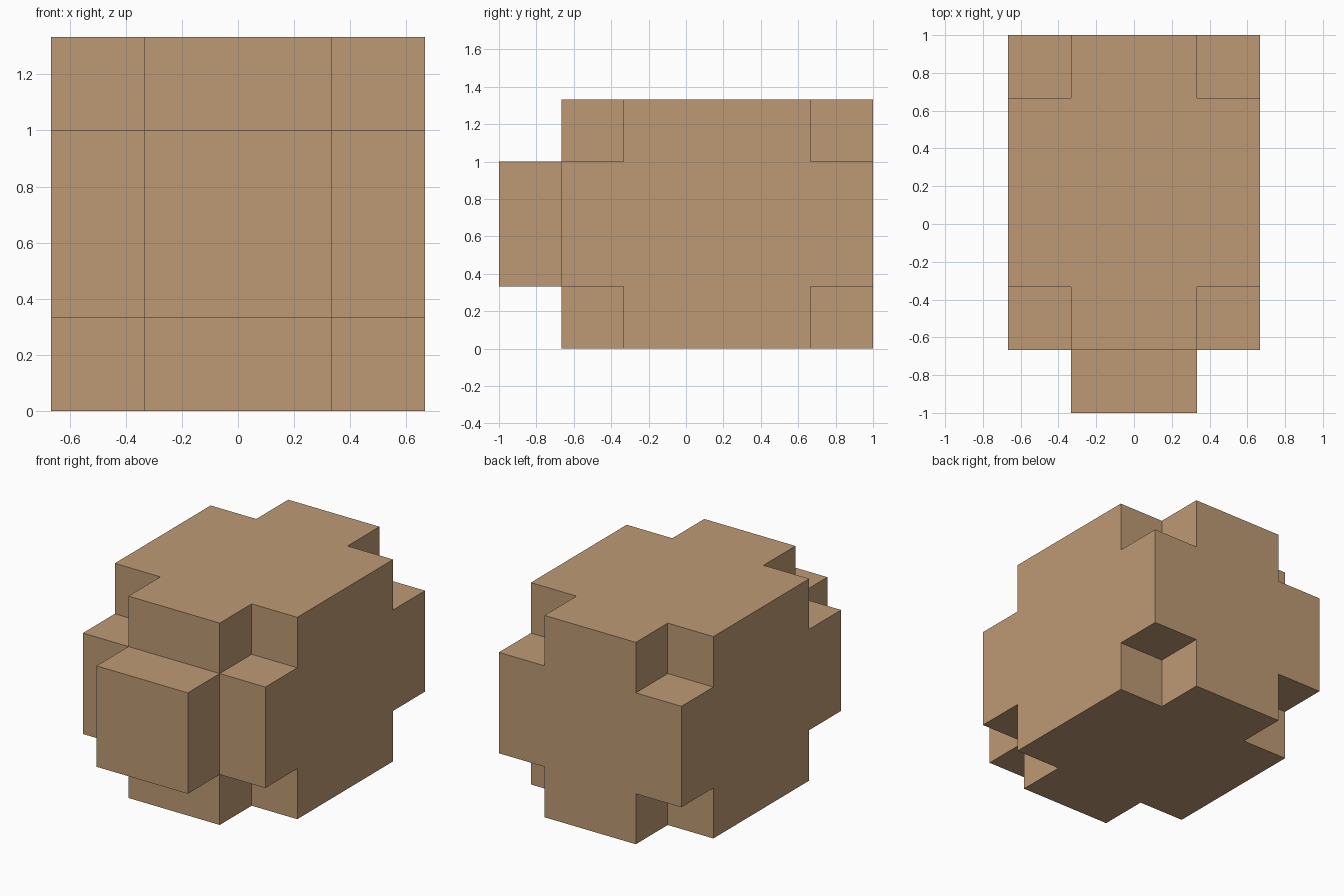
import bpy
import bmesh
import math
from itertools import product
from mathutils import Vector

default_cube = bpy.data.objects.get("Cube")
if default_cube:
    bpy.data.objects.remove(default_cube, do_unlink=True)

UNIT = 1 / 3                      # edge of one building cell
NX, NY, NZ = 4, 5, 4              # body size in cells


def make_material(name, color):
    mat = bpy.data.materials.new(name)
    mat.use_nodes = True
    mat.diffuse_color = color
    mat.node_tree.nodes["Principled BSDF"].inputs["Base Color"].default_value = color
    return mat


def is_corner(cell):
    return all(c in (0, n - 1) for c, n in zip(cell, (NX, NY, NZ)))


# Body: a block with its eight corner cells left out
cells = {c for c in product(range(NX), range(NY), range(NZ)) if not is_corner(c)}

# Front block: a square plate of cells in the middle of the front
cells |= {(x, -1, z) for x in (1, 2) for z in (1, 2)}

# Outer skin of the cells
bm = bmesh.new()
origin = Vector((-2, -2, 0))
for cell in cells:
    for axis, side in product(range(3), (-1, 1)):
        neighbour = list(cell)
        neighbour[axis] += side
        if tuple(neighbour) in cells:
            continue
        normal, u, v = Vector(), Vector(), Vector()
        normal[axis] = side / 2
        u[(axis + 1) % 3] = side / 2
        v[(axis + 2) % 3] = 1 / 2
        centre = Vector(cell) + Vector((0.5, 0.5, 0.5)) + origin + normal
        corners = (-u - v, u - v, u + v, v - u)
        bm.faces.new([bm.verts.new((centre + c) * UNIT) for c in corners])

# Weld the skin and merge flat regions into single faces
bmesh.ops.remove_doubles(bm, verts=bm.verts, dist=UNIT / 100)
bmesh.ops.dissolve_limit(bm, angle_limit=math.radians(1),
                         verts=bm.verts, edges=bm.edges)
bmesh.ops.recalc_face_normals(bm, faces=bm.faces)

mesh = bpy.data.meshes.new("notched_block")
bm.to_mesh(mesh)
bm.free()
mesh.materials.append(make_material("tan", (0.515, 0.323, 0.178, 1)))
bpy.context.collection.objects.link(bpy.data.objects.new("notched_block", mesh))
